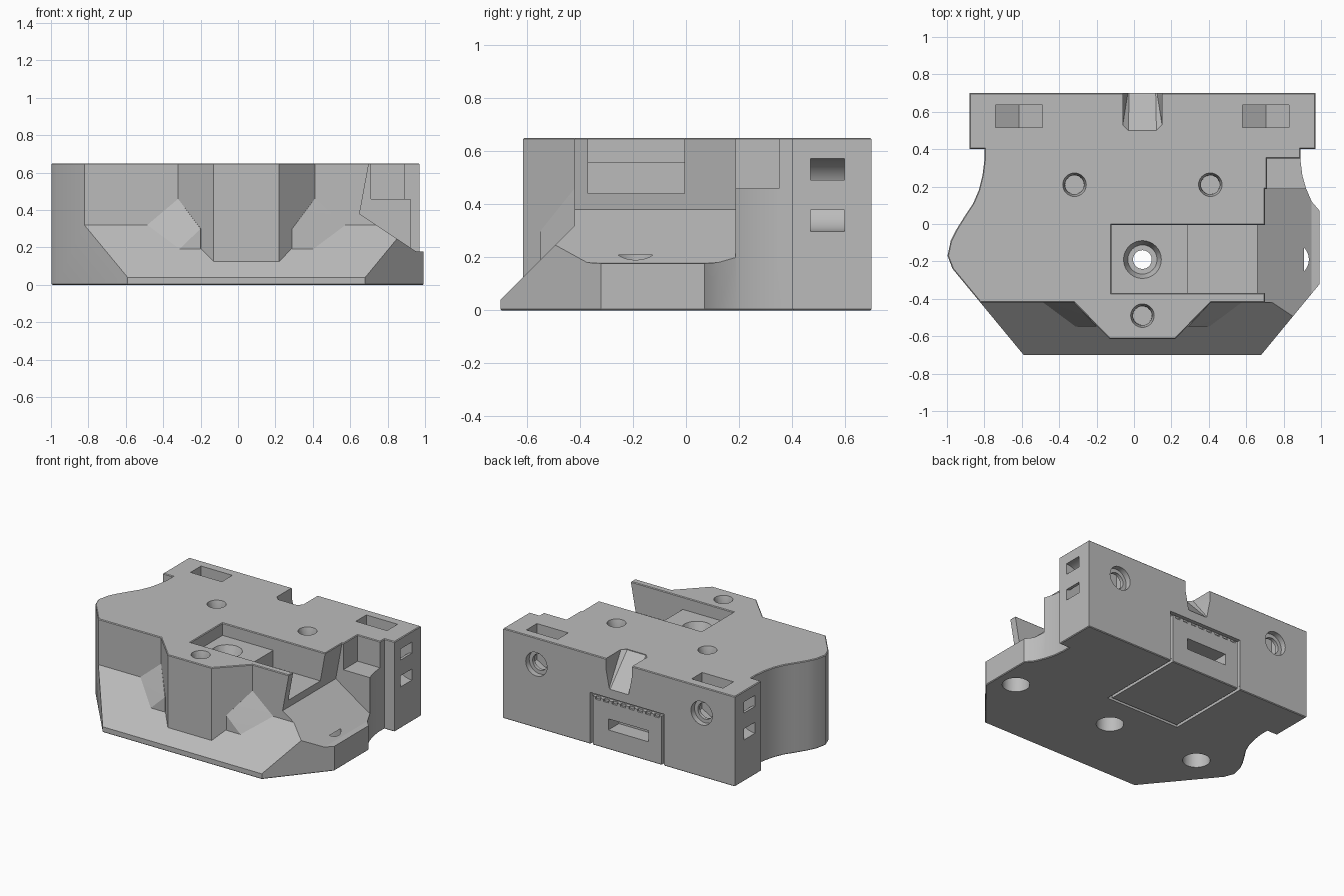
import bpy, bmesh
from math import cos, sin, pi, radians
from mathutils import Vector

if "Cube" in bpy.data.objects:
    bpy.data.objects.remove(bpy.data.objects["Cube"])

grey = bpy.data.materials.new("plain grey")
grey.use_nodes = True
grey.diffuse_color = (0.5, 0.5, 0.5, 1)
bsdf = next(n for n in grey.node_tree.nodes if n.type == "BSDF_PRINCIPLED")
bsdf.inputs["Base Color"].default_value = (0.5, 0.5, 0.5, 1)
MID = 0.045    # symmetry line of the part
TOP = 0.65


def finish(bm, name):
    bmesh.ops.recalc_face_normals(bm, faces=bm.faces[:])
    mesh = bpy.data.meshes.new(name)
    bm.to_mesh(mesh)
    bm.free()
    mesh.materials.append(grey)
    ob = bpy.data.objects.new(name, mesh)
    bpy.context.collection.objects.link(ob)
    return ob


def prism(name, pts, lo, hi, axis="z"):
    """Extrude a flat outline between lo and hi along an axis."""
    place = {"x": lambda a, b, h: (h, a, b), "y": lambda a, b, h: (a, h, b),
             "z": lambda a, b, h: (a, b, h)}[axis]
    bm = bmesh.new()
    face = bm.faces.new([bm.verts.new(place(a, b, lo)) for a, b in pts])
    ext = bmesh.ops.extrude_face_region(bm, geom=[face])
    verts = [v for v in ext["geom"] if isinstance(v, bmesh.types.BMVert)]
    bmesh.ops.translate(bm, verts=verts, vec=Vector(place(0, 0, hi - lo)))
    return finish(bm, name)


def box(name, x, y, z):
    return prism(name, [(x[0], y[0]), (x[1], y[0]), (x[1], y[1]), (x[0], y[1])], *z)


def hull(name, pts):
    bm = bmesh.new()
    for p in pts:
        bm.verts.new(p)
    out = bmesh.ops.convex_hull(bm, input=bm.verts[:])
    bmesh.ops.delete(bm, geom=[v for v in bm.verts if not v.link_faces], context="VERTS")
    return finish(bm, name)


def disc(a, b, r, n=32):
    return [(a + r * cos(2 * pi * i / n), b + r * sin(2 * pi * i / n)) for i in range(n)]


def cone(name, x, y, r_low, r_high, lo, hi):
    return hull(name, [(*p, lo) for p in disc(x, y, r_low)] + [(*p, hi) for p in disc(x, y, r_high)])


def combine(target, tool, operation="DIFFERENCE"):
    mod = target.modifiers.new("combine", "BOOLEAN")
    mod.operation, mod.object, mod.solver = operation, tool, "EXACT"
    bpy.context.view_layer.objects.active = target
    bpy.ops.object.modifier_apply(modifier=mod.name)
    bpy.data.objects.remove(tool)


# Main body: wide rear block, waisted sides, tapered nose
outline = [(-0.88, 0.70), (-0.88, 0.40), (-0.80, 0.40), (-0.80, 0.34), (-0.81, 0.26),
           (-0.83, 0.18), (-0.86, 0.11), (-0.90, 0.05), (-0.95, -0.03), (-0.98, -0.09),
           (-0.997, -0.17), (-0.97, -0.24), (-0.59, -0.70), (0.68, -0.70), (0.993, -0.32),
           (0.993, 0.07), (0.95, 0.12), (0.92, 0.19), (0.90, 0.26), (0.89, 0.34),
           (0.89, 0.40), (0.97, 0.40), (0.97, 0.70)]
body = prism("carriage_body", outline, 0, TOP)

# Front relief above a 45 degree slope, leaving a centre column
relief = prism("front_relief", [(-0.42, 0.8), (-0.42, 0.32), (-0.82, -0.08), (-0.9, 0.8)], -1.2, 1.2, "x")
column = prism("column_keep", [(-0.34, -0.40), (-0.13, -0.615), (0.22, -0.615), (0.43, -0.40)], -0.3, 0.9)
combine(relief, column)
combine(body, relief)

# Right side pocket with undercut wall and sloped floor, plus a ledge
combine(body, prism("side_relief", [(0.707, 0.75), (0.70, 0.65), (0.65, 0.38), (0.95, 0.18),
                                    (1.1, 0.17), (1.1, 0.75)], -0.9, 0.187, "y"))
combine(body, box("ledge_cut", (0.71, 1.1), (0.15, 0.35), (0.46, 0.8)))

# Stepped top pocket opening to the right
combine(body, prism("top_pocket", [(-0.12, 0.8), (-0.12, 0.56), (0.285, 0.56), (0.285, 0.44),
                                   (0.75, 0.44), (0.75, 0.8)], -0.37, -0.005, "y"))

# Small chamfer round the top and bottom rims
bm = bmesh.new()
bm.from_mesh(body.data)
bmesh.ops.remove_doubles(bm, verts=bm.verts[:], dist=0.0005)
rim = [e for e in bm.edges if len(e.link_faces) == 2 and e.calc_face_angle(0) > 0.5 and
       any(all(abs(v.co.z - h) < 1e-4 for v in e.verts) for h in (0, TOP))]
bmesh.ops.bevel(bm, geom=rim, offset=0.013, segments=1, affect="EDGES", clamp_overlap=True)
bm.to_mesh(body.data)
bm.free()

# Gussets beside the column
for s in (-1, 1):
    pts = [(0.365, -0.42, 0.46), (0.245, -0.548, 0.30), (0.245, -0.548, 0.185),
           (0.365, -0.548, 0.185), (0.53, -0.42, 0.32), (0.2, -0.39, 0.3),
           (0.2, -0.39, 0.15), (0.5, -0.39, 0.25)]
    combine(body, hull("gusset", [(MID + s * x, y, z) for x, y, z in pts]), "UNION")

# Blind screw holes in the top
for x, y in ((MID - 0.363, 0.21), (MID + 0.363, 0.21), (MID, -0.49)):
    combine(body, cone("screw_hole", x, y, 0.05, 0.052, 0.45, 0.7))
    combine(body, cone("screw_chamfer", x, y, 0.05, 0.068, 0.60, 0.67))

# Through hole with countersink, and magnet holes underneath
combine(body, cone("through_hole", MID, -0.19, 0.05, 0.05, -0.1, 0.7))
combine(body, cone("countersink", MID, -0.19, 0.078, 0.107, 0.50, 0.575))
for x in (-0.69, MID, 0.845):
    combine(body, cone("magnet_hole", x, -0.19, 0.09, 0.09, -0.1, 0.208))

# Nut slots with a V floor, rear screw holes and side belt loops
for s, wall in ((-1, -0.88), (1, 0.97)):
    x = MID + s * 0.66
    combine(body, prism("nut_slot", [(x - 0.125, 0.8), (x - 0.125, 0.39), (x, 0.32),
                                     (x + 0.125, 0.39), (x + 0.125, 0.8)], 0.515, 0.635, "y"))
    combine(body, prism("rear_counterbore", disc(x, 0.46, 0.085), 0.66, 0.8, "y"))
    combine(body, prism("rear_hole", disc(x, 0.46, 0.058), 0.42, 0.75, "y"))
    arc = [radians(-90 + 180 * i / 16) for i in range(17)]
    ring = [(wall - s * 0.137 * cos(a), 0.435 + 0.137 * sin(a)) for a in arc]
    ring += [(wall + s * 0.05, 0.572), (wall + s * 0.05, 0.492)]
    ring += [(wall - s * 0.057 * cos(a), 0.435 + 0.057 * sin(a)) for a in reversed(arc)]
    ring += [(wall + s * 0.05, 0.378), (wall + s * 0.05, 0.298)]
    combine(body, prism("belt_loop", ring, 0.47, 0.597, "y"))

# Sloped cable notch at the top rear
notch = [(MID + s * x, y, z) for s in (-1, 1) for x, y, z in
         ((0.105, 0.75, 0.7), (0.105, 0.53, 0.7), (0.075, 0.50, 0.7), (0.105, 0.53, 0.645),
          (0.075, 0.50, 0.645), (0.105, 0.75, 0.56), (0.07, 0.75, 0.385))]
combine(body, hull("cable_notch", notch))

# Latch plate: seams on the underside and back, a finger slot and grip teeth
LEFT, RIGHT = -0.305, 0.265
for x in (LEFT, RIGHT):
    combine(body, box("latch_seam", (x - 0.011, x + 0.011), (0.07, 0.8), (-0.1, 0.03)))
    combine(body, box("latch_seam", (x - 0.0105, x + 0.0105), (0.67, 0.8), (-0.1, 0.37)))
combine(body, box("latch_seam", (LEFT - 0.011, RIGHT + 0.011), (0.06, 0.082), (-0.1, 0.0295)))
combine(body, box("latch_seam", (LEFT - 0.0102, RIGHT + 0.0102), (0.671, 0.8), (0.352, 0.372)))
combine(body, box("finger_slot", (-0.19, 0.13), (0.58, 0.8), (0.14, 0.22)))
for i in range(8):
    x = LEFT + 0.05 + i * 0.067
    combine(body, box("grip_tooth", (x - 0.02, x + 0.02), (0.685, 0.8), (0.335, 0.36)))

# Smooth round walls, sharp corners
bpy.ops.object.select_all(action="DESELECT")
body.select_set(True)
bpy.context.view_layer.objects.active = body
bpy.ops.object.shade_smooth_by_angle(angle=radians(25))
